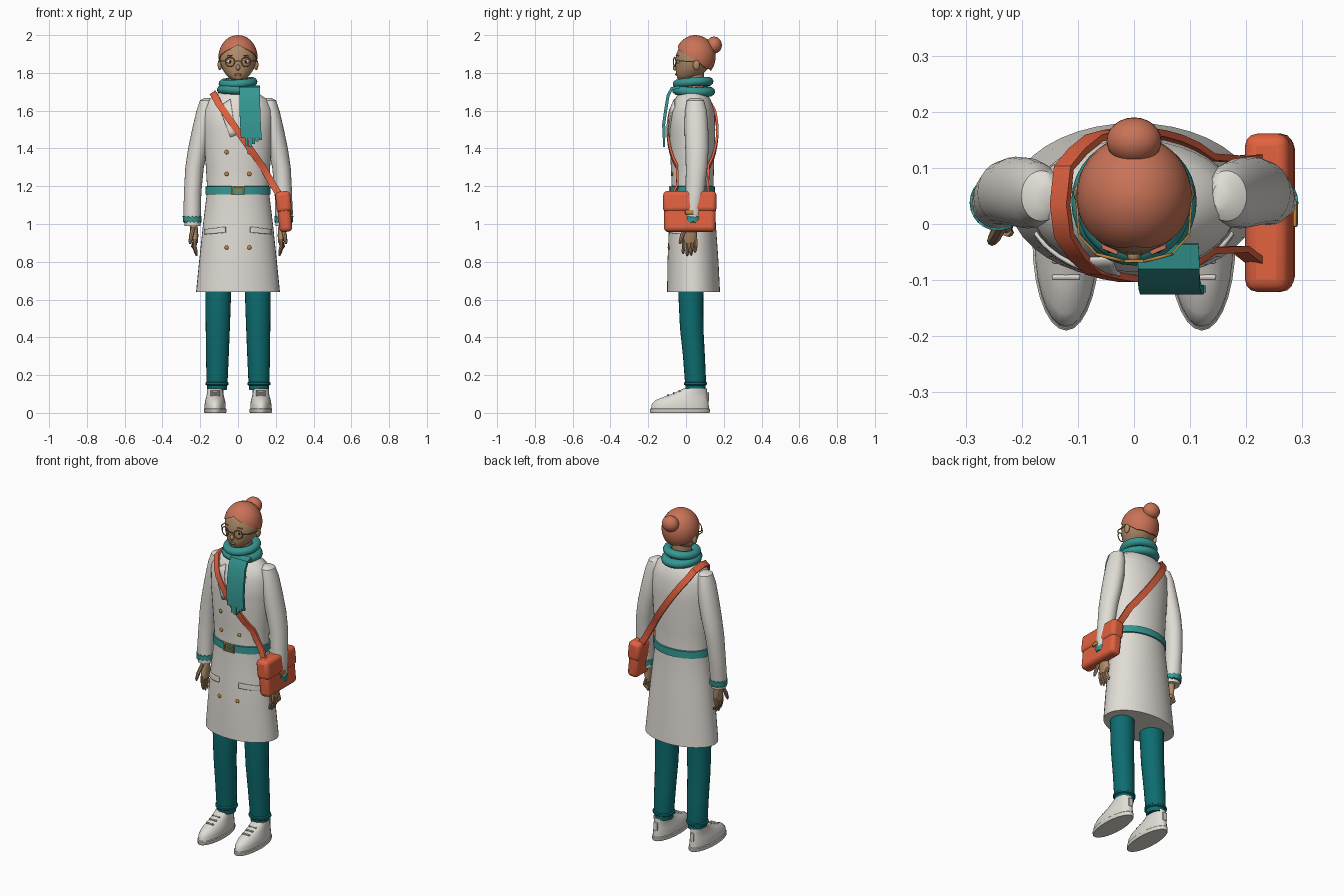
import bpy, bmesh, math
from math import pi, sin, cos, sqrt
from mathutils import Vector

if "Cube" in bpy.data.objects:
    bpy.data.objects.remove(bpy.data.objects["Cube"])


def material(name, r, g, b):
    m = bpy.data.materials.new(name)
    m.use_nodes = True
    m.diffuse_color = (r, g, b, 1)
    m.node_tree.nodes["Principled BSDF"].inputs["Base Color"].default_value = (r, g, b, 1)
    return m


WHITE = material("warm white", .75, .72, .67)
TROUSER = material("deep teal", .004, .15, .16)
TEAL = material("soft teal", .035, .31, .29)
HAIR = material("auburn", .58, .17, .095)
LEATHER = material("orange leather", .75, .12, .05)
SKIN = material("tan skin", .43, .26, .14)
GOLD = material("brass", .52, .25, .05)
DARK = material("dark brown", .03, .015, .01)
LIP = material("rosy brown", .36, .13, .09)


def finish(ob, name, mat, angle=40):
    ob.name = name
    ob.data.materials.append(mat)
    ob.data.shade_smooth()
    ob.data.set_sharp_from_angle(angle=math.radians(angle))
    return ob


def skin(name, rows, mat, caps=True, loop=True, angle=40):
    """Joins rows of points into a surface."""
    bm = bmesh.new()
    vs = [[bm.verts.new(p) for p in row] for row in rows]
    n = len(rows[0])
    for a, b in zip(vs, vs[1:]):
        for i in range(n if loop else n - 1):
            j = (i + 1) % n
            bm.faces.new((a[i], a[j], b[j], b[i]))
    if caps:
        bm.faces.new(vs[0])
        bm.faces.new(vs[-1])
    bmesh.ops.recalc_face_normals(bm, faces=bm.faces)
    me = bpy.data.meshes.new(name)
    bm.to_mesh(me)
    bm.free()
    ob = bpy.data.objects.new(name, me)
    bpy.context.collection.objects.link(ob)
    return finish(ob, name, mat, angle)


def loft(name, rings, mat, s=1, segs=24, wave=0, angle=40):
    """Stacks level ellipses given as (x, y, z, rx, ry)."""
    rows = [[Vector((s * (x + rx * cos(2 * pi * k / segs)), y + ry * sin(2 * pi * k / segs),
                     z + wave * (-1) ** k)) for k in range(segs)] for x, y, z, rx, ry in rings]
    return skin(name, rows, mat, angle=angle)


def span(rings):
    """Turns (z, rx, front y, back y) into loft rings."""
    return [(0, (a + b) / 2, z, rx, (b - a) / 2) for z, rx, a, b in rings]


def ribbon(name, pts, wide, thick, mat):
    pts = [Vector(p) for p in pts]
    rows = []
    for i, p in enumerate(pts):
        t = (pts[min(i + 1, len(pts) - 1)] - pts[max(i - 1, 0)]).normalized()
        n = t.cross(wide).normalized() * thick / 2
        w = wide / 2
        rows.append([p + w + n, p - w + n, p - w - n, p + w - n])
    return skin(name, rows, mat)


def ball(name, loc, size, mat):
    bpy.ops.mesh.primitive_uv_sphere_add(segments=24, ring_count=14, location=loc)
    ob = bpy.context.object
    ob.scale = size
    return finish(ob, name, mat)


def box(name, loc, size, mat, bevel=0.0, rot=(0, 0, 0)):
    bpy.ops.mesh.primitive_cube_add(size=1, location=loc, rotation=rot)
    ob = bpy.context.object
    ob.scale = size
    bpy.ops.object.transform_apply(location=False, rotation=False, scale=True)
    if bevel:
        m = ob.modifiers.new("bevel", 'BEVEL')
        m.width, m.segments = bevel, 3
    return finish(ob, name, mat)


def ring(name, loc, major, minor, mat, rot=(0, 0, 0), scale=(1, 1, 1)):
    bpy.ops.mesh.primitive_torus_add(location=loc, rotation=rot, major_radius=major, minor_radius=minor,
                                     major_segments=32, minor_segments=10)
    ob = bpy.context.object
    ob.scale = scale
    return finish(ob, name, mat)


# Coat
coat = span([(.64, .222, -.10, .18), (.8, .206, -.098, .172), (1.0, .185, -.09, .158),
             (1.18, .163, -.075, .145), (1.3, .17, -.08, .148), (1.5, .184, -.09, .155),
             (1.6, .183, -.085, .15), (1.66, .155, -.06, .13), (1.69, .11, -.04, .11), (1.72, .06, -.02, .09)])
loft("coat", coat, WHITE, segs=40)


def coat_at(z):
    for a, b in zip(coat, coat[1:]):
        if a[2] <= z <= b[2]:
            f = (z - a[2]) / (b[2] - a[2])
            return [p + f * (q - p) for p, q in zip(a, b)]


def coat_y(x, z, side=-1):
    _, cy, _, rx, ry = coat_at(z)
    return cy + side * ry * sqrt(max(0, 1 - (x / rx) ** 2))


def patch(name, quad, mat):
    """Lays a thin four-cornered panel on the coat front."""
    a, b, c, d = [Vector(q) for q in quad]
    rows = []
    for i in range(7):
        row = [a.lerp(b, k / 8).lerp(d.lerp(c, k / 8), i / 6) for k in range(9)]
        rows.append([(p.x, coat_y(p.x, p.y) - .003, p.y) for p in row])
    ob = skin(name, rows, mat, caps=False, loop=False)
    m = ob.modifiers.new("thickness", 'SOLIDIFY')
    m.thickness, m.offset = .009, 0


for s, side in ((1, "left"), (-1, "right")):
    patch(side + "_pocket_flap", [(s * .065, .955), (s * .175, .945), (s * .175, .972), (s * .065, .985)], WHITE)
    patch(side + "_lapel", [(s * .012, 1.47), (s * .04, 1.46), (s * .10, 1.62), (s * .04, 1.66)], WHITE)
    for i, z in enumerate((1.38, 1.265, .875)):
        ball(f"{side}_button_{i + 1}", (s * .06, coat_y(.06, z) - .002, z), (.011, .006, .011), GOLD)

# Belt and buckle
loft("belt", [(x, y, z, rx + g, ry + g) for z, g in ((1.155, 0), (1.157, .007), (1.198, .007), (1.2, 0))
              for x, y, _, rx, ry in [coat_at(z)]], TEAL, segs=40)
by = coat_y(0, 1.178) - .011
for s, end in ((1, "left"), (-1, "right")):
    box(f"buckle_{end}", (s * .031, by, 1.178), (.008, .009, .048), GOLD)
for s, end in ((1, "top"), (-1, "bottom")):
    box(f"buckle_{end}", (0, by, 1.178 + s * .02), (.07, .009, .008), GOLD)
box("buckle_pin", (.01, by, 1.178), (.04, .008, .006), GOLD)

# Limbs
for s, side in ((1, "left"), (-1, "right")):
    loft(side + "_sleeve", [(.158, .05, 1.668, .018, .025), (.165, .05, 1.655, .036, .045),
                            (.174, .052, 1.6, .046, .058), (.19, .055, 1.5, .053, .063),
                            (.211, .058, 1.4, .053, .062), (.23, .056, 1.3, .049, .057),
                            (.24, .048, 1.17, .046, .05), (.243, .038, 1.05, .046, .046),
                            (.24, .034, .99, .042, .042)], WHITE, s)
    loft(side + "_cuff_band", [(.242, .037, 1.01, .043, .043), (.242, .037, 1.011, .049, .049),
                               (.243, .038, 1.039, .05, .05), (.243, .038, 1.04, .044, .044)],
         TEAL, s, wave=.004)
    loft(side + "_palm", [(.237, .032, 1.02, .021, .024), (.234, .028, .98, .021, .028),
                          (.23, .022, .94, .02, .037), (.226, .018, .9, .014, .036)], SKIN, s, 16)
    for i in range(4):
        y, tip = -.012 + .021 * i, (.842, .83, .834, .85)[i]
        loft(f"{side}_finger_{i + 1}", [(.228, y, .92, .01, .01), (.228 + .004 * i, y, .88, .0095, .01),
                                        (.222, y - .003, tip + .012, .008, .008),
                                        (.22, y - .003, tip, .004, .004)], SKIN, s, 8)
    loft(side + "_thumb", [(.236, .0, .985, .012, .012), (.247, -.02, .94, .012, .012),
                           (.253, -.03, .905, .009, .009), (.254, -.032, .893, .004, .004)], SKIN, s, 8)
    loft(side + "_trouser_leg", [(.104, .03, .72, .068, .066), (.105, .026, .62, .068, .066),
                                 (.107, .03, .45, .064, .062), (.109, .042, .3, .06, .058),
                                 (.111, .05, .17, .056, .056), (.111, .051, .12, .051, .052)], TROUSER, s)
    loft(side + "_trouser_cuff", [(.111, .05, .145, .055, .055), (.111, .05, .15, .062, .061),
                                  (.111, .05, .16, .062, .061), (.111, .05, .165, .055, .055)], TROUSER, s)
    # Shoes
    shoe = span([(.018, .056, -.185, .122), (.045, .056, -.182, .12), (.068, .052, -.16, .118),
                 (.088, .046, -.11, .115), (.108, .043, -.055, .112), (.13, .043, -.012, .11)])
    loft(side + "_shoe", [(.121,) + r[1:] for r in shoe], WHITE, s, 28)
    loft(side + "_sole", [(.121, -.032, z, r, .098 + r) for z, r in ((0, .057), (.004, .06), (.02, .06), (.024, .056))],
         WHITE, s, 28)
    for i in range(3):
        y, z = -.095 + .03 * i, .094 + .011 * i
        box(f"{side}_lace_{i + 1}", (s * .121, y, z), (.05, .009, .01), WHITE, .003, (.4, 0, 0))
    box(side + "_heel_tab", (s * .121, .116, .085), (.026, .009, .05), WHITE, .003)

# Head and face
loft("neck", [(0, .04, 1.66, .055, .055), (0, .04, 1.8, .05, .055)], SKIN)
loft("head", span([(1.758, .02, -.03, .03), (1.768, .04, -.045, .05), (1.79, .064, -.051, .085),
                   (1.82, .083, -.054, .115), (1.86, .096, -.055, .14), (1.9, .097, -.051, .148),
                   (1.94, .083, -.035, .133), (1.97, .06, -.01, .11), (1.99, .02, .03, .07)]), SKIN, segs=32)


def hairline(t):
    """Height of the hairline, from forehead (t = 0) to nape (t = 1)."""
    keys = [(0, 1.948), (.25, 1.912), (.5, 1.866), (.7, 1.825), (1.001, 1.812)]
    for (a, za), (b, zb) in zip(keys, keys[1:]):
        if a <= t <= b:
            return za + (zb - za) * (t - a) / (b - a)


rows = []
for i in range(-1, 12):
    row = []
    for k in range(48):
        a = 2 * pi * k / 48
        low = math.asin((hairline(min(k, 48 - k) / 24) - 1.885) / .115)
        e = low + (pi / 2 - .02 - low) * max(i, 0) / 11
        g = cos(e) * (.94 if i < 0 else 1)
        row.append((.103 * g * sin(a), .05 - .107 * g * cos(a), 1.885 + .115 * sin(e)))
    rows.append(row)
hair = skin("hair_cap", rows[1:], HAIR, caps=False)
skin("hair_edge", rows[:2], HAIR, caps=False)
hair_top = ball("hair_crown", (0, .05, 1.985), (.03, .03, .0135), HAIR)
ball("hair_bun", (0, .148, 1.947), (.049, .042, .045), HAIR)
ball("nose", (0, -.056, 1.828), (.012, .014, .016), SKIN)
ball("lips", (0, -.051, 1.791), (.019, .007, .006), LIP)
for s, side in ((1, "left"), (-1, "right")):
    ball(side + "_ear", (s * .096, .055, 1.842), (.012, .018, .027), SKIN)
    ball(side + "_eye", (s * .043, -.039, 1.86), (.015, .01, .011), WHITE)
    ball(side + "_pupil", (s * .043, -.0475, 1.86), (.006, .004, .007), DARK)
    box(side + "_brow", (s * .043, -.046, 1.892), (.03, .008, .005), HAIR, .002, (0, s * .12, s * .4))
    ring(side + "_lens_frame", (s * .043, -.06, 1.858), .025, .003, GOLD, (pi / 2, 0, s * .25))
    ribbon(side + "_temple", [(s * .067, -.053, 1.862), (s * .098, -.02, 1.862), (s * .103, .05, 1.86)],
           Vector((0, 0, .005)), .004, GOLD)
box("glasses_bridge", (0, -.066, 1.862), (.038, .005, .005), GOLD)

# Scarf
ring("scarf_lower_wrap", (0, .04, 1.705), .085, .027, TEAL, (-.05, .06, 0), (1, 1.02, .95))
ring("scarf_upper_wrap", (0, .038, 1.748), .078, .025, TEAL, (.08, -.06, 0), (1, 1.05, .95))
ribbon("scarf_tail", [(.06, -.035, 1.725), (.062, -.075, 1.718), (.062, -.095, 1.68), (.063, -.108, 1.6),
                      (.066, -.118, 1.53), (.07, -.117, 1.455)], Vector((.11, 0, 0)), .016, TEAL)
for i, length in enumerate((.042, .05, .035, .02, .012)):
    box(f"scarf_fringe_{i + 1}", (.046 + .0185 * i, -.116, 1.458 - length / 2), (.0165, .012, length), TEAL)

# Satchel and strap
run = [-.1 + .23 * i / 8 for i in range(9)]
front = [(x, coat_y(x, 1.49 - 1.44 * x) - .008, 1.49 - 1.44 * x) for x in run]
back = [(x, coat_y(x, 1.49 - 1.44 * x, 1) + .012, 1.49 - 1.44 * x) for x in run]
path = [(.235, -.08, 1.13), (.19, -.045, 1.2)] + front[::-1] + [(-.125, -.02, 1.68), (-.132, .035, 1.692),
        (-.125, .1, 1.68)] + back + [(.19, .115, 1.2), (.235, .12, 1.13)]
ribbon("bag_strap", path, Vector((.82, 0, .57)) * .036, .012, LEATHER)
tilt = (0, -.1, 0)
box("bag_body", (.245, .02, 1.058), (.068, .272, .2), LEATHER, .022, tilt)
box("bag_flap", (.241, .02, 1.117), (.08, .282, .112), LEATHER, .022, tilt)
box("bag_clasp", (.286, .018, 1.063), (.01, .046, .024), GOLD, .003, tilt)
